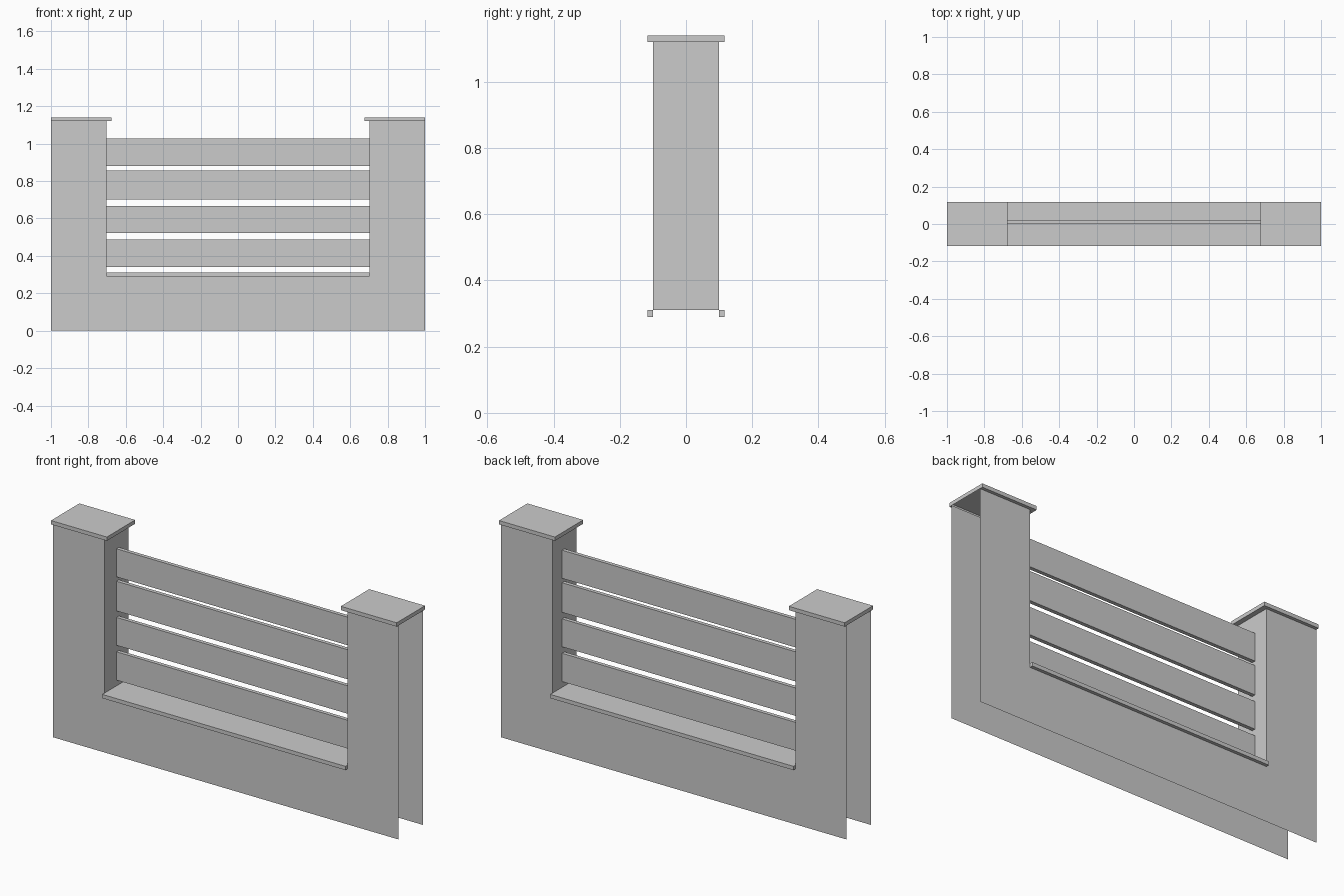
import bpy

if "Cube" in bpy.data.objects:
    bpy.data.objects.remove(bpy.data.objects["Cube"])

X_OUT, X_IN, Y_WALL = 1.0, 0.703, 0.1      # outer end, post inner face, wall half depth
Y_LIP, Z_LEDGE, Z_POST = 0.117, 0.31, 1.12
T = 0.02                                    # cap thickness


def add_mesh(name, verts, faces):
    me = bpy.data.meshes.new(name)
    me.from_pydata(verts, [], faces)
    me.update()
    ob = bpy.data.objects.new(name, me)
    bpy.context.collection.objects.link(ob)
    return ob


def rect(x0, x1, y0, y1, z):
    return [(x0, y0, z), (x1, y0, z), (x1, y1, z), (x0, y1, z)]


def box(name, x0, x1, y0, y1, z0, z1, hole=None):
    """Box; with a hole range in x the underside is open over the hollow wall."""
    verts = rect(x0, x1, y0, y1, z0) + rect(x0, x1, y0, y1, z1)
    faces = [(4, 5, 6, 7)]
    faces += [(i, (i + 1) % 4, (i + 1) % 4 + 4, i + 4) for i in range(4)]
    if hole is None:
        faces.append((3, 2, 1, 0))
    else:
        verts += rect(hole[0], hole[1], -Y_WALL, Y_WALL, z0)
        for i in range(4):
            j = (i + 1) % 4
            # skip sides where the hole reaches the rim
            if i == 1 and hole[1] == x1 or i == 3 and hole[0] == x0:
                continue
            faces.append((i, i + 8, j + 8, j))
    return add_mesh(name, verts, faces)


# U-shaped front and back wall sheets
profile = [(-X_OUT, 0), (X_OUT, 0), (X_OUT, Z_POST), (X_IN, Z_POST),
           (X_IN, Z_LEDGE), (-X_IN, Z_LEDGE), (-X_IN, Z_POST), (-X_OUT, Z_POST)]
for name, y in (("front_wall", -Y_WALL), ("back_wall", Y_WALL)):
    order = list(range(8))
    add_mesh(name, [(x, y, z) for x, z in profile], [order if y < 0 else order[::-1]])

# Post inner faces and overhanging post caps
for side, s in (("left", -1), ("right", 1)):
    x = s * X_IN
    quad = (0, 1, 2, 3) if s < 0 else (3, 2, 1, 0)
    add_mesh(side + "_post_inner_face",
             [(x, -Y_WALL, Z_LEDGE), (x, Y_WALL, Z_LEDGE),
              (x, Y_WALL, Z_POST), (x, -Y_WALL, Z_POST)], [quad])
    cap = sorted((s * X_OUT, s * 0.677))
    hole = sorted((s * X_OUT, x))
    box(side + "_post_cap", *cap, -Y_LIP, Y_LIP, Z_POST, Z_POST + T, hole)

# Ledge on the low wall: top plate with front and back lips, open between them
for name, s in (("front_ledge_lip", -1), ("back_ledge_lip", 1)):
    ys = sorted((s * Y_WALL, s * Y_LIP))
    box(name, -X_IN, X_IN, *ys, Z_LEDGE - T, Z_LEDGE)
add_mesh("ledge_top", rect(-X_IN, X_IN, -Y_WALL, Y_WALL, Z_LEDGE), [(0, 1, 2, 3)])

# Horizontal fence planks
for i, (z0, z1) in enumerate(((0.34, 0.488), (0.522, 0.668), (0.702, 0.857), (0.88, 1.027))):
    box(f"plank_{i + 1}", -X_IN, X_IN, 0.0, 0.02, z0, z1)
